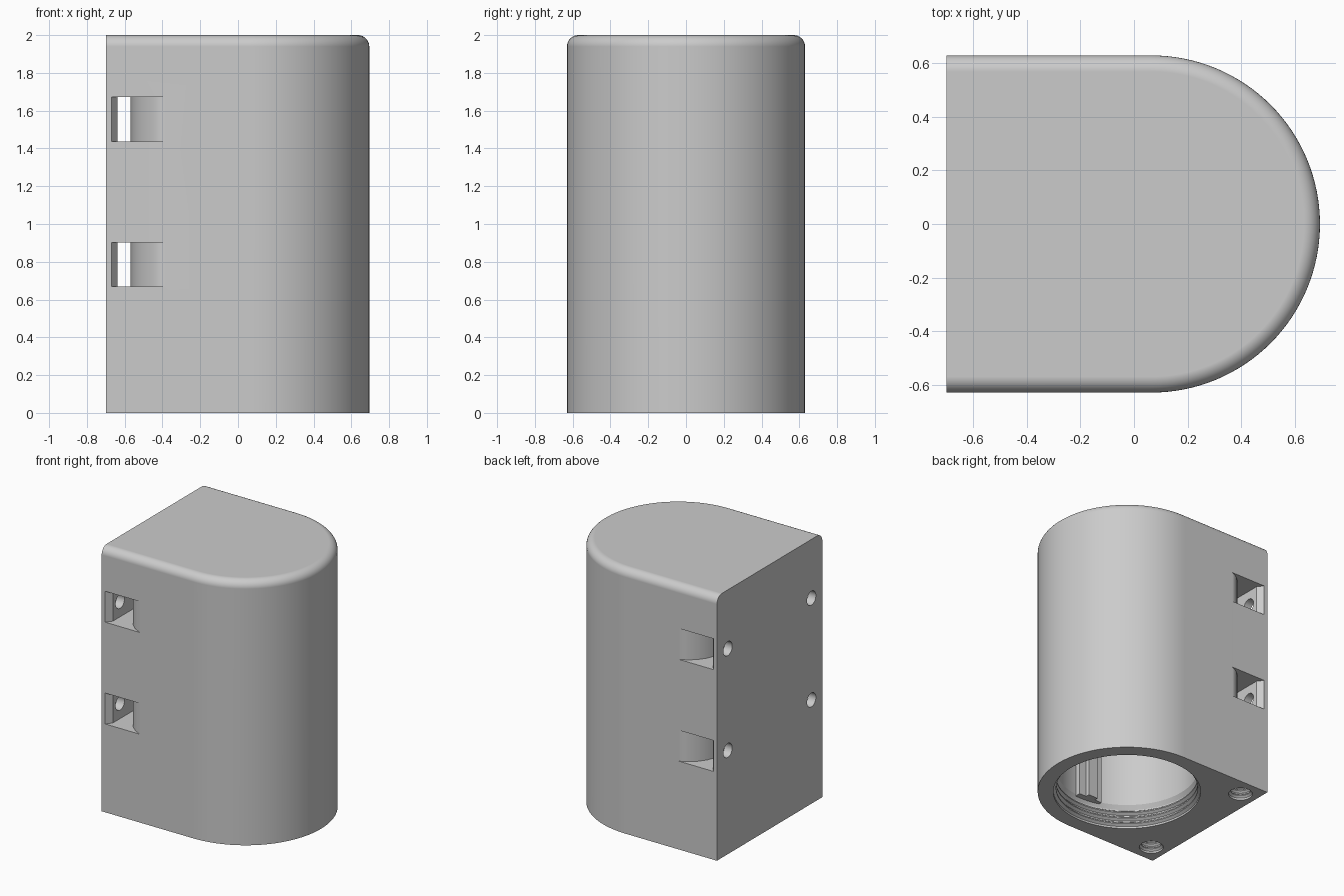
import bpy, bmesh, math
from math import sin, cos, pi

cube = bpy.data.objects.get("Cube")
if cube:
    bpy.data.objects.remove(cube, do_unlink=True)

grey = bpy.data.materials.new("light_grey_plastic")
grey.use_nodes = True
COLOUR = (0.6, 0.6, 0.6, 1)
grey.diffuse_color = COLOUR
grey.node_tree.nodes["Principled BSDF"].inputs["Base Color"].default_value = COLOUR

HEIGHT, RADIUS, BACK, CENTRE, FILLET = 2.0, 0.63, -0.7, 0.065, 0.06


def loft(name, rings):
    """Closed solid skinned through rings with equal point counts."""
    bm = bmesh.new()
    loops = [[bm.verts.new(p) for p in ring] for ring in rings]
    for a, b in zip(loops, loops[1:]):
        for i in range(len(a)):
            j = (i + 1) % len(a)
            bm.faces.new((a[i], a[j], b[j], b[i]))
    bm.faces.new(loops[0][::-1])
    bm.faces.new(loops[-1])
    bmesh.ops.recalc_face_normals(bm, faces=bm.faces)
    mesh = bpy.data.meshes.new(name)
    bm.to_mesh(mesh)
    bm.free()
    mesh.materials.append(grey)
    obj = bpy.data.objects.new(name, mesh)
    bpy.context.collection.objects.link(obj)
    return obj


def d_ring(inset, z):
    r = RADIUS - inset
    arc = [(CENTRE + r * cos(t), r * sin(t), z)
           for t in (-pi / 2 + pi * i / 64 for i in range(65))]
    return arc + [(BACK, r, z), (BACK, -r, z)]


def turned(name, x, y, profile, n):
    """Solid of revolution about a vertical axis from (radius, z) pairs."""
    return loft(name, [[(x + r * cos(2 * pi * i / n), y + r * sin(2 * pi * i / n), z)
                        for i in range(n)] for r, z in profile])


def thread(major, minor, pitch, turns):
    """Zigzag profile of a threaded mouth, starting below the base."""
    points = [(major, -0.05), (major, 0.015)]
    for k in range(turns):
        z = 0.015 + k * pitch
        points += [(minor, z + pitch * 0.3), (minor, z + pitch * 0.5),
                   (major, z + pitch * 0.8), (major, z + pitch)]
    return points


# Housing shell with a rounded top edge and a square mounting face
steps = [pi / 2 * i / 8 for i in range(9)]
housing = loft("housing", [d_ring(0, 0)] + [
    d_ring(FILLET * (1 - cos(t)), HEIGHT - FILLET * (1 - sin(t))) for t in steps])

cutters = []

# Round cavity with a threaded mouth
cutters.append(turned("cavity_cutter", CENTRE, 0,
                      thread(0.52, 0.5, 0.045, 3) + [(0.5, 0.18), (0.5, 1.86)], 96))

# Strap channels that flare open on both sides
flare = [(-0.57, 0.36), (-0.555, 0.435), (-0.53, 0.5), (-0.49, 0.555),
         (-0.44, 0.6), (-0.38, 0.63), (-0.38, 0.7), (-0.67, 0.7),
         (-0.67, 0.63), (-0.637, 0.585)]
outline = flare + [(x, -y) for x, y in reversed(flare)]
for z in (0.785, 1.555):
    cutters.append(loft("channel_cutter", [[(x, y, z + h) for x, y in outline]
                                           for h in (-0.117, 0.117)]))

for side in (-1, 1):
    # Threaded screw holes in the base
    cutters.append(turned("base_hole_cutter", -0.57, side * 0.49,
                          thread(0.085, 0.07, 0.04, 6) + [(0.07, 0.3), (0.07, 0.35)], 32))
    # Mounting holes through the flat face
    for z in (0.785, 1.555):
        cutters.append(loft("mount_hole_cutter", [
            [(x, side * 0.5 + 0.053 * cos(2 * pi * i / 32),
              z + 0.053 * sin(2 * pi * i / 32)) for i in range(32)]
            for x in (-0.75, -0.61)]))

bpy.context.view_layer.objects.active = housing
for cutter in cutters:
    cutter.hide_render = True
    mod = housing.modifiers.new("cut", "BOOLEAN")
    mod.operation = "DIFFERENCE"
    mod.solver = "EXACT"
    mod.object = cutter
    bpy.ops.object.modifier_apply(modifier=mod.name)
for cutter in cutters:
    bpy.data.objects.remove(cutter, do_unlink=True)

# Stepped guide rails inside the cavity
for side, label in ((-1, "front"), (1, "back")):
    rail = [(-0.1, 0.51), (-0.1, 0.46), (-0.04, 0.46), (-0.04, 0.43),
            (0.04, 0.43), (0.04, 0.46), (0.1, 0.46), (0.1, 0.51)]
    loft(label + "_guide_rail", [[(CENTRE - 0.05 + x, side * y, z) for x, y in rail]
                                 for z in (0.17, 1.87)])

# Smooth shading that keeps crisp edges
bpy.ops.object.select_all(action="DESELECT")
housing.select_set(True)
bpy.context.view_layer.objects.active = housing
bpy.ops.object.shade_smooth_by_angle(angle=math.radians(28))
weighted = housing.modifiers.new("weighted_normals", "WEIGHTED_NORMAL")
weighted.keep_sharp = True
